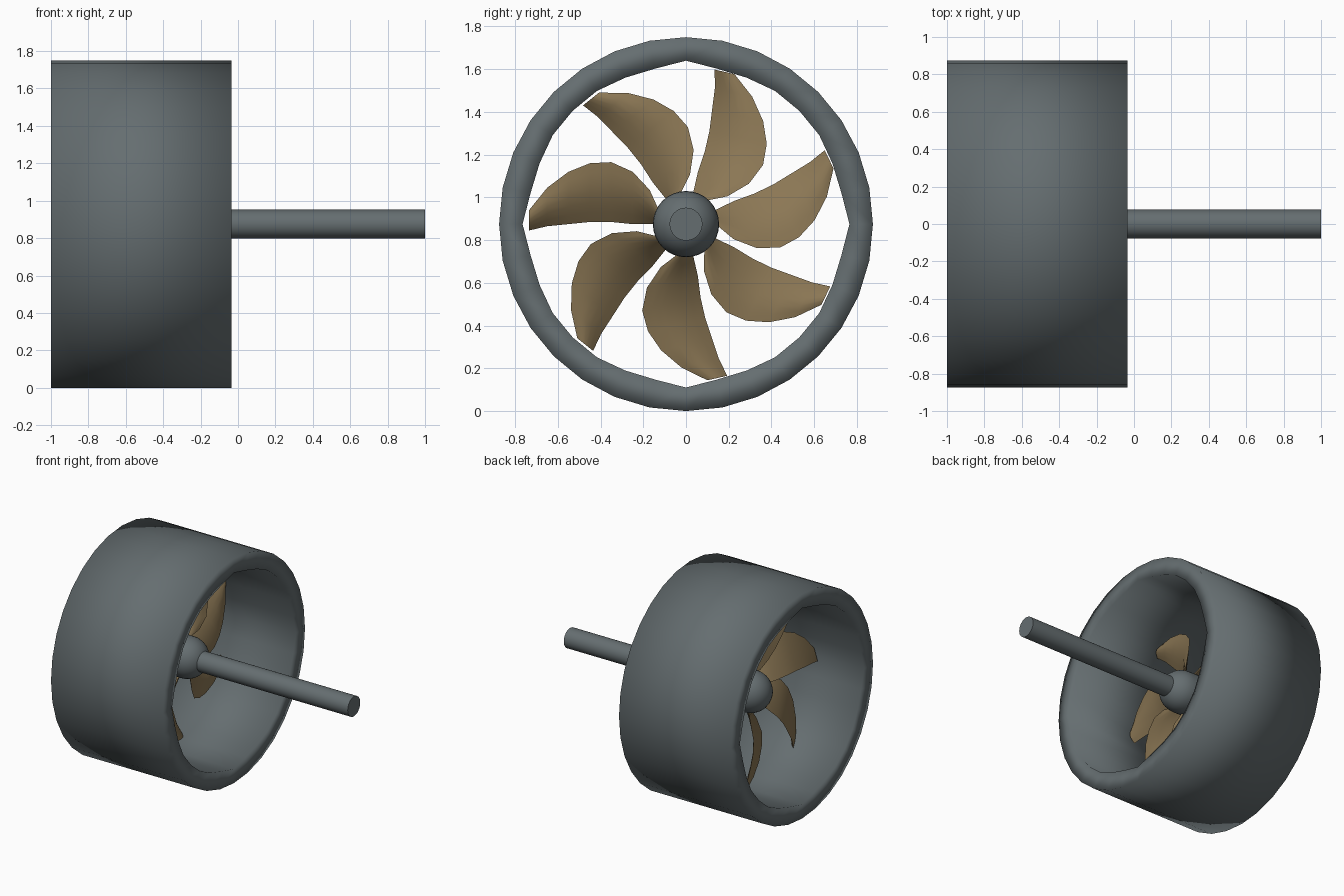
import bpy, bmesh, math

if "Cube" in bpy.data.objects:
    bpy.data.objects.remove(bpy.data.objects["Cube"])

CZ = 0.875          # height of the propeller axis


def material(name, rgb):
    m = bpy.data.materials.new(name)
    m.diffuse_color = (*rgb, 1)
    m.use_nodes = True
    m.node_tree.nodes["Principled BSDF"].inputs["Base Color"].default_value = m.diffuse_color
    return m


steel = material("grey_steel", (0.13, 0.155, 0.163))
bronze = material("bronze", (0.26, 0.185, 0.09))


def finish(name, bm, mat, angle=None):
    bmesh.ops.remove_doubles(bm, verts=bm.verts, dist=0.0005)
    bmesh.ops.recalc_face_normals(bm, faces=bm.faces)
    me = bpy.data.meshes.new(name)
    bm.to_mesh(me)
    bm.free()
    ob = bpy.data.objects.new(name, me)
    bpy.context.collection.objects.link(ob)
    me.materials.append(mat)
    bpy.ops.object.select_all(action='DESELECT')
    ob.select_set(True)
    bpy.context.view_layer.objects.active = ob
    if angle is None:
        bpy.ops.object.shade_smooth()
    else:
        bpy.ops.object.shade_smooth_by_angle(angle=math.radians(angle))
    return ob


def bridge(bm, a, b):
    n = len(a)
    for i in range(n):
        j = (i + 1) % n
        bm.faces.new((a[i], a[j], b[j], b[i]))


def ring(bm, x, radius, n):
    """Ring of vertices around the x axis; radius may depend on the index."""
    out = []
    for i in range(n):
        t = 2 * math.pi * i / n
        r = radius(i) if callable(radius) else radius
        out.append(bm.verts.new((x, r * math.cos(t), CZ + r * math.sin(t))))
    return out


def revolve(name, profile, n, mat, closed=False, angle=None):
    bm = bmesh.new()
    rings = [ring(bm, x, r, n) for x, r in profile]
    for a, b in zip(rings, rings[1:]):
        bridge(bm, a, b)
    if closed:
        bridge(bm, rings[-1], rings[0])
    else:
        bm.faces.new(rings[0])
        bm.faces.new(rings[-1])
    return finish(name, bm, mat, angle)


# Duct: open cylinder whose bore is slightly faceted at the four quarters
BORE = (0.765, 0.742, 0.742, 0.75, 0.75, 0.75, 0.742, 0.742)


def bore(i):
    return BORE[i % 8]


revolve("duct", [(-1, 0.875), (-0.035, 0.875), (-0.035, bore), (-1, bore)],
        32, steel, closed=True)

# Drive shaft
revolve("shaft", [(-0.5, 0.077), (1.0, 0.077)], 32, steel, angle=40)

# Hub: short capsule with rounded ends
R = 0.155
hub = []
for centre, start in ((-0.56, 0), (-0.435, 90)):
    for k in range(9):
        t = math.radians(start + 90 * k / 8)
        hub.append((centre - R * math.cos(t), max(R * math.sin(t), 0.002)))
revolve("hub", hub, 32, steel, angle=40)

# Blade stations: radius, straight-edge offset, curved-edge offset,
# axial position of the straight edge and of the curved edge
STATIONS = (
    (0.12, 0.00, 0.05, -0.54, -0.48),
    (0.17, 0.00, 0.16, -0.57, -0.47),
    (0.25, 0.00, 0.245, -0.60, -0.48),
    (0.35, 0.01, 0.29, -0.63, -0.51),
    (0.45, 0.01, 0.285, -0.64, -0.53),
    (0.55, 0.00, 0.245, -0.64, -0.55),
    (0.65, -0.01, 0.17, -0.635, -0.57),
    (0.735, -0.03, 0.065, -0.62, -0.59),
)
STEPS = 6


def blade(name, phi):
    c, s = math.cos(phi), math.sin(phi)
    bm = bmesh.new()
    prev = first = None
    for r, w0, w1, x0, x1 in STATIONS:
        # lens section: out along one face, back along the other
        path = [(k / STEPS, 1) for k in range(STEPS + 1)]
        path += [(k / STEPS, -1) for k in range(STEPS - 1, 0, -1)]
        loop = []
        for f, side in path:
            w = w0 + (w1 - w0) * f
            bulge = math.sin(math.pi * f)
            x = x0 + (x1 - x0) * f + side * 0.014 * bulge + 0.012 * bulge
            loop.append(bm.verts.new((x, r * c + w * s, CZ + r * s - w * c)))
        if prev:
            bridge(bm, prev, loop)
        else:
            first = loop
        prev = loop
    bm.faces.new(first)
    bm.faces.new(prev)
    finish(name, bm, bronze, 45)


for i in range(7):
    blade(f"blade_{i + 1}", math.pi + i * 2 * math.pi / 7)
